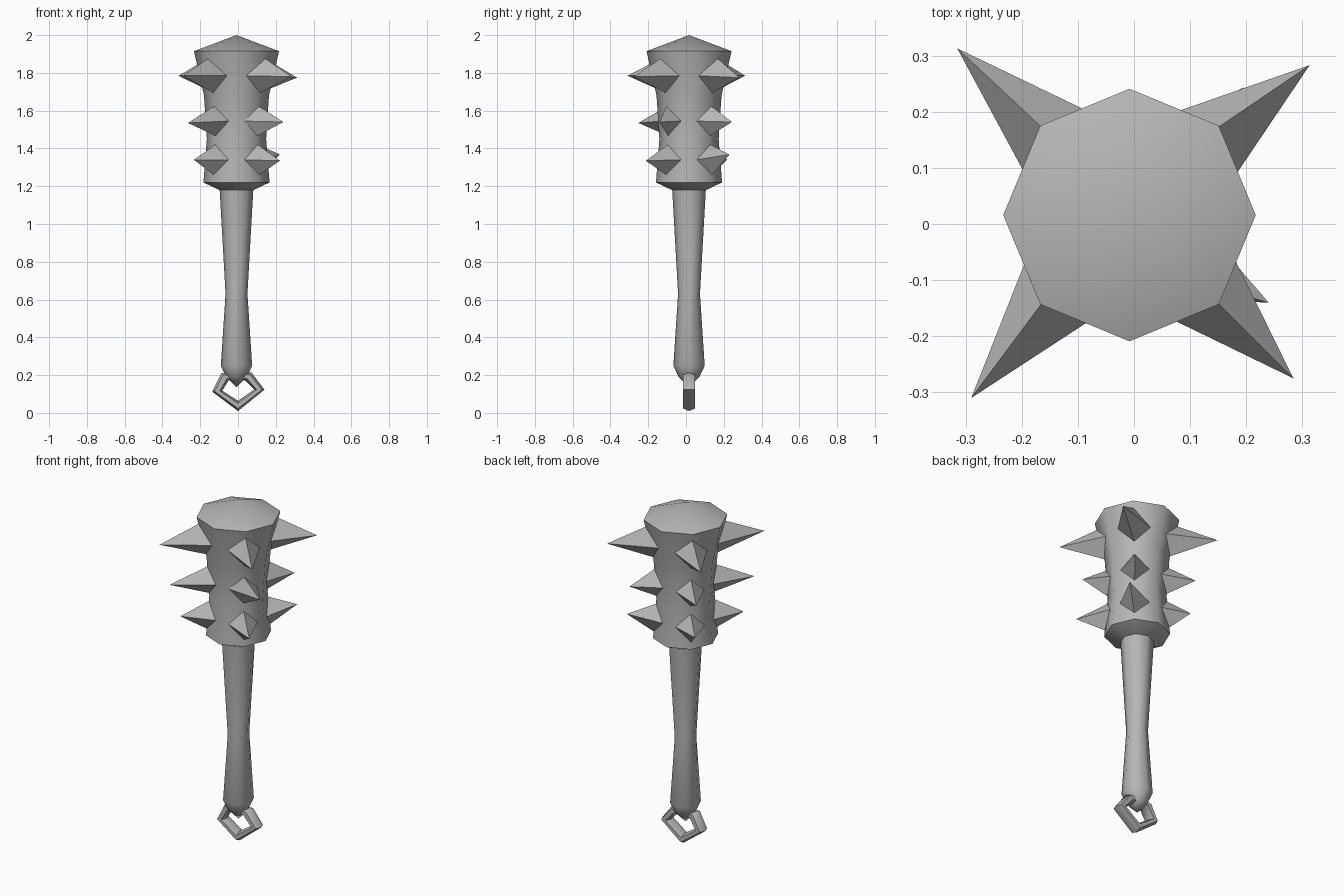
import bpy, bmesh, math
from mathutils import Vector

cube = bpy.data.objects.get("Cube")
if cube:
    bpy.data.objects.remove(cube, do_unlink=True)

AXIS = Vector((-0.008, 0.016, 0))

grey = bpy.data.materials.new("iron_grey")
grey.use_nodes = True
COLOUR = (0.47, 0.47, 0.47, 1)
grey.diffuse_color = COLOUR
grey.node_tree.nodes["Principled BSDF"].inputs["Base Color"].default_value = COLOUR


def finish(name, bm, smooth_angle=None):
    """Turn a bmesh into a coloured object."""
    bmesh.ops.recalc_face_normals(bm, faces=bm.faces)
    mesh = bpy.data.meshes.new(name)
    bm.to_mesh(mesh)
    bm.free()
    mesh.materials.append(grey)
    obj = bpy.data.objects.new(name, mesh)
    bpy.context.collection.objects.link(obj)
    if smooth_angle:
        bpy.ops.object.select_all(action='DESELECT')
        obj.select_set(True)
        bpy.context.view_layer.objects.active = obj
        bpy.ops.object.shade_smooth_by_angle(angle=math.radians(smooth_angle))
    return obj


def bridge(bm, a, b):
    """Join two equal loops with quads."""
    n = len(a)
    for i in range(n):
        j = (i + 1) % n
        bm.faces.new((a[i], a[j], b[j], b[i]))


def lathe(name, bottom, profile, top, sides=8):
    """Eight-sided turned part closed by a point at each end."""
    bm = bmesh.new()
    rings = []
    for r, z in profile:
        angles = [math.tau * i / sides for i in range(sides)]
        rings.append([bm.verts.new(AXIS + Vector((r * math.cos(a), r * math.sin(a), z)))
                      for a in angles])
    for lower, upper in zip(rings, rings[1:]):
        bridge(bm, lower, upper)
    for ring, z in ((rings[0], bottom), (rings[-1], top)):
        tip = bm.verts.new(AXIS + Vector((0, 0, z)))
        for i in range(sides):
            bm.faces.new((ring[i], ring[(i + 1) % sides], tip))
    return finish(name, bm, 60)


# Club head and handle
head = [(0.08, 1.175), (0.175, 1.22), (0.157, 1.45), (0.172, 1.68), (0.225, 1.915)]
lathe("club_head", 1.165, head, 2.0)
grip = [(0.055, 0.19), (0.083, 0.25), (0.058, 0.63), (0.089, 1.18)]
lathe("handle", 0.135, grip, 1.2)


def head_radius(z):
    for (r0, z0), (r1, z1) in zip(head, head[1:]):
        if z0 <= z <= z1:
            return r0 + (r1 - r0) * (z - z0) / (z1 - z0)
    return head[-1][0]


def spike(name, tip, z, half_width, half_height, side_depth):
    """Four-sided spike whose base hugs one corner of the head."""
    out = Vector((math.copysign(1, tip[0]), math.copysign(1, tip[1]), 0)).normalized()
    across = Vector((-out.y, out.x, 0))
    up = Vector((0, 0, 1))
    bm = bmesh.new()
    base = [bm.verts.new(AXIS + p) for p in (
        out * head_radius(z + half_height) + up * (z + half_height),
        out * side_depth + across * half_width + up * z,
        out * head_radius(z - half_height) + up * (z - half_height),
        out * side_depth - across * half_width + up * z)]
    point = bm.verts.new(tip)
    for i in range(4):
        bm.faces.new((base[i], base[(i + 1) % 4], point))
    bm.faces.new((base[0], base[1], base[2]))
    bm.faces.new((base[0], base[2], base[3]))
    finish(name, bm)


# Three rows of spikes: base height, half width, half height, side depth, tips
rows = {
    "upper": (1.785, 0.09, 0.09, 0.15, [(-0.315, 0.313, 1.785), (0.313, 0.283, 1.775),
                                        (0.284, -0.275, 1.78), (-0.29, -0.31, 1.785)]),
    "middle": (1.545, 0.076, 0.078, 0.135, [(-0.23, 0.235, 1.54), (0.195, 0.243, 1.54),
                                            (0.24, -0.14, 1.54), (-0.265, -0.252, 1.535)]),
    "lower": (1.34, 0.078, 0.08, 0.137, [(-0.21, 0.217, 1.34), (0.222, 0.23, 1.368),
                                         (0.222, -0.213, 1.335), (-0.233, -0.2, 1.34)]),
}
places = ("back_right", "back_left", "front_left", "front_right")
for row, (z, width, height, depth, tips) in rows.items():
    for place, tip in zip(places, tips):
        spike(f"{row}_spike_{place}", Vector(tip), z, width, height, depth)

# Five-cornered hanging ring through the handle end
corners = [(-0.11, 0.115), (0, 0.037), (0.113, 0.123), (0.055, 0.192), (-0.068, 0.192)]
centre = Vector((0, 0, 0.125))
bm = bmesh.new()
loops = []
for x, z in corners:
    mid = Vector((x, 0, z))
    radial = (mid - centre).normalized()
    loop = []
    for k in range(6):
        a = math.tau * k / 6
        offset = radial * (0.027 * math.cos(a)) + Vector((0, 0.038 * math.sin(a), 0))
        loop.append(bm.verts.new(mid + offset + Vector((0, AXIS.y, 0))))
    loops.append(loop)
for i, loop in enumerate(loops):
    bridge(bm, loop, loops[(i + 1) % len(loops)])
finish("hanging_ring", bm, 62)
